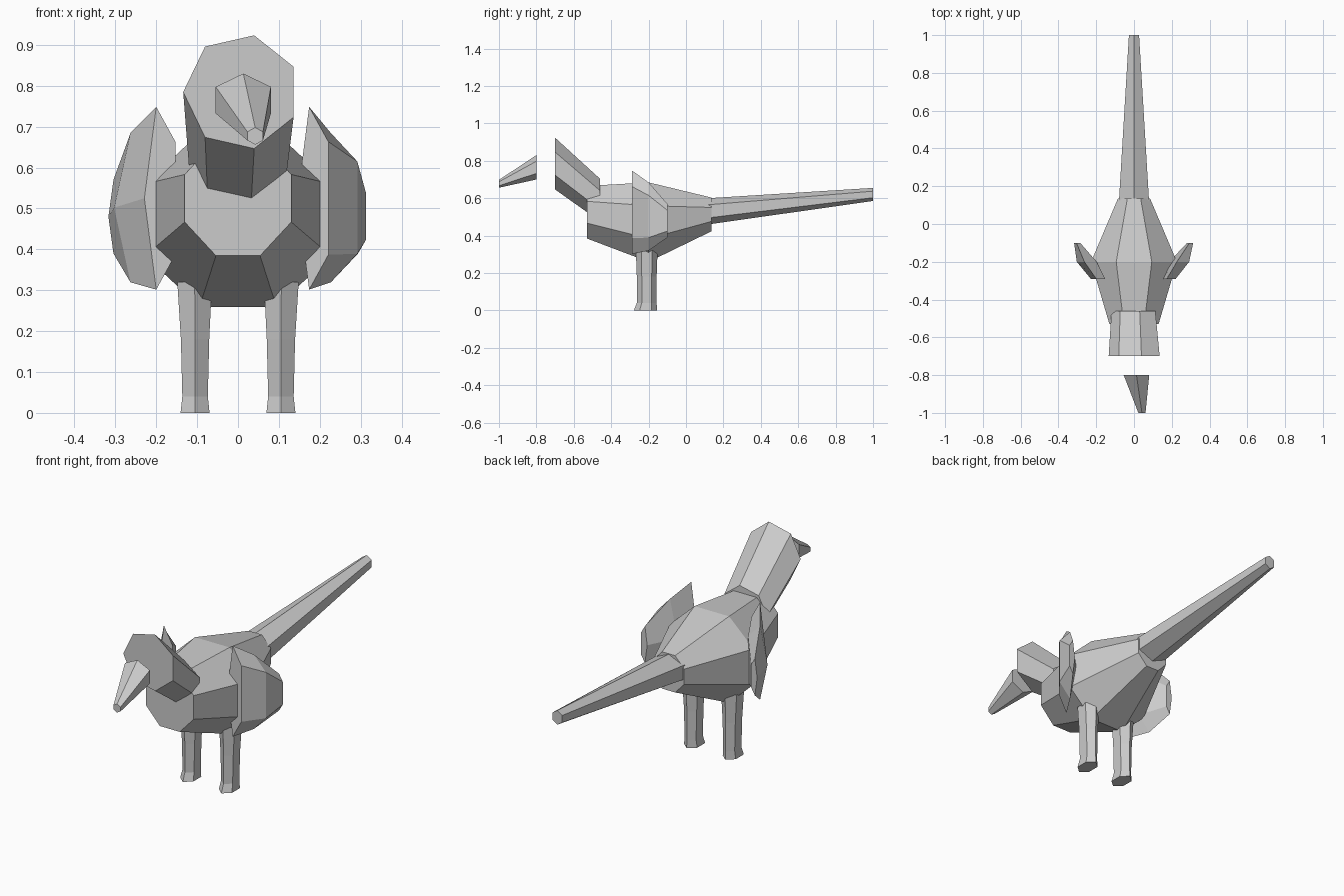
import bpy, bmesh
from math import cos, sin, tau, radians

cube = bpy.data.objects.get("Cube")
if cube:
    bpy.data.objects.remove(cube, do_unlink=True)

grey = bpy.data.materials.new("plain_grey")
grey.use_nodes = True
tone = (0.6, 0.6, 0.6, 1)
grey.diffuse_color = tone
grey.node_tree.nodes["Principled BSDF"].inputs["Base Color"].default_value = tone


def loft(name, sides, start, rings, upright=False):
    """Skin capped polygon rings: (x, y, z, x radius, other radius).
    Rings face along y, or along z when upright."""
    bm = bmesh.new()
    loops = []
    for x, y, z, ra, rb in rings:
        loop = []
        for i in range(sides):
            a = radians(start) + tau * i / sides
            u, v = ra * cos(a), rb * sin(a)
            loop.append(bm.verts.new((x + u, y + v, z) if upright else (x + u, y, z + v)))
        loops.append(loop)
    for low, high in zip(loops, loops[1:]):
        for i in range(sides):
            j = (i + 1) % sides
            bm.faces.new((low[i], low[j], high[j], high[i]))
    bm.faces.new(loops[0])
    bm.faces.new(loops[-1])
    bmesh.ops.recalc_face_normals(bm, faces=bm.faces)
    mesh = bpy.data.meshes.new(name)
    bm.to_mesh(mesh)
    bm.free()
    mesh.materials.append(grey)
    obj = bpy.data.objects.new(name, mesh)
    bpy.context.collection.objects.link(obj)
    return obj


# Torso: octagonal barrel, widest above the legs
loft("body", 8, 22.5, [
    (0, -0.53, 0.525, 0.141, 0.152),
    (0, -0.20, 0.472, 0.246, 0.230),
    (0, 0.135, 0.513, 0.092, 0.098)])

# Long tapering tail
loft("tail", 6, 90, [
    (0, 0.12, 0.53, 0.092, 0.07),
    (0, 1.0, 0.62, 0.031, 0.035)])

# Neck and head in one seven-sided piece, with the beak floating ahead
loft("head", 7, 180, [
    (0.008, -0.70, 0.785, 0.142, 0.142),
    (0.003, -0.46, 0.59, 0.122, 0.117)])
loft("beak", 6, 90, [
    (0.042, -1.0, 0.677, 0.022, 0.021),
    (0.013, -0.80, 0.765, 0.078, 0.065)])

for side, s in (("left", 1), ("right", -1)):
    # Wing: thin five-sided blade sweeping outwards and back
    loft(side + "_wing", 5, 180, [
        (s * 0.187, -0.29, 0.525, 0.042, 0.235),
        (s * 0.245, -0.20, 0.502, 0.058, 0.192),
        (s * 0.299, -0.10, 0.480, 0.018, 0.095)])
    # Leg with a slightly flared foot
    loft(side + "_leg", 6, 90, [
        (s * 0.105, -0.217, 0.0, 0.041, 0.062),
        (s * 0.105, -0.21, 0.04, 0.036, 0.053),
        (s * 0.105, -0.21, 0.18, 0.040, 0.053),
        (s * 0.106, -0.21, 0.32, 0.049, 0.058)], upright=True)
